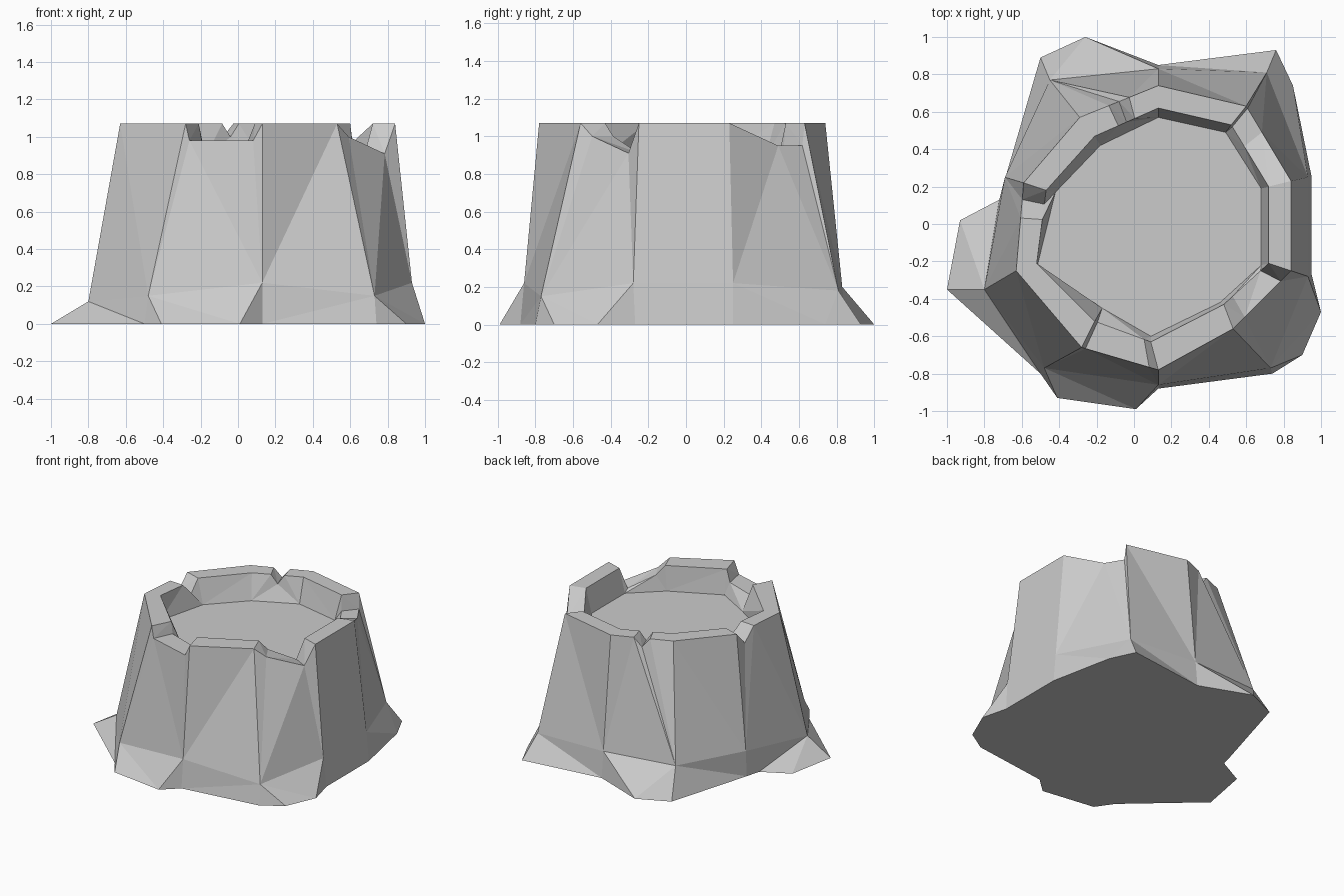
import bpy, bmesh

if "Cube" in bpy.data.objects:
    bpy.data.objects.remove(bpy.data.objects["Cube"])

TOP, FLOOR = 1.07, 0.88
# plan corners, anticlockwise: outer rim, inner rim, recessed floor
rim = [(-.63, -.25), (-.28, -.66), (.13, -.78), (.53, -.56), (.84, -.25),
       (.84, .23), (.60, .63), (.13, .74), (-.29, .57), (-.59, .22)]
lip = [(-.52, -.21), (-.21, -.52), (.09, -.63), (.48, -.43), (.72, -.21),
       (.72, .20), (.52, .53), (.13, .62), (-.21, .47), (-.47, .18)]
pan = [(-.515, -.215), (-.17, -.45), (.09, -.60), (.46, -.42), (.68, -.22),
       (.68, .19), (.49, .49), (.13, .57), (-.18, .42), (-.42, .17)]
# where the trunk meets the roots, and the ground outline
knee = [(-.80, -.35, .12), (-.48, -.77, .15), (.13, -.86, .22), (.73, -.77, .15), (.93, -.28, .22),
        (.93, .25, .22), (.71, .81, .18), (.13, .83, .2), (-.45, .77, .22), (-.69, .25, .2)]
foot = [(-1, -.35), (-.50, -.80), (.13, -.88), (.74, -.80), (.95, -.27),
        (.95, .25), (.76, .93), (.13, .85), (-.50, .89), (-.69, .24)]
# extra ground points on a side (spreading roots)
roots = {1: [(-.41, -.93), (.01, -.99)], 3: [(.90, -.70), (1, -.47)],
         5: [(.85, .74)], 7: [(-.26, 1.0)], 9: [(-.72, .13), (-.93, .02)]}
# broken rim: (position along side, height)
notches = {1: [(.05, .98), (.88, .98)], 3: [(.2, 1.0), (.82, .91)],
           5: [(.65, .95), (.97, .95)], 7: [(.37, TOP), (.5, 1.0), (.63, TOP)],
           9: [(.19, .97), (.4, TOP)]}

bm = bmesh.new()


def ring(points, z=0):
    return [bm.verts.new((p[0], p[1], p[2] if len(p) > 2 else z)) for p in points]


def notch_verts(corners, i):
    a, b = corners[i], corners[(i + 1) % 10]
    return ring([(a[0] + (b[0] - a[0]) * t, a[1] + (b[1] - a[1]) * t, z)
                 for t, z in notches.get(i, [])])


outer, inner = ring(rim, TOP), ring(lip, TOP)
floor, mid, base = ring(pan, FLOOR), ring(knee), ring(foot)
outline = []
for i in range(10):
    j = (i + 1) % 10
    out = [outer[i]] + notch_verts(rim, i) + [outer[j]]
    inn = [inner[i]] + notch_verts(lip, i) + [inner[j]]
    low = [base[i]] + ring(roots.get(i, [])) + [base[j]]
    outline += low[:-1]
    # root skirt, trunk wall, inner wall, rim
    bm.faces.new(low + [mid[j], mid[i]])
    bm.faces.new([mid[i], mid[j]] + out[::-1])
    bm.faces.new([floor[j], floor[i]] + inn)
    for k in range(len(out) - 1):
        bm.faces.new((out[k], out[k + 1], inn[k + 1], inn[k]))
# recessed top and underside
bm.faces.new(floor)
bm.faces.new(outline[::-1])
bmesh.ops.triangulate(bm, faces=bm.faces[:])
bmesh.ops.recalc_face_normals(bm, faces=bm.faces[:])

mesh = bpy.data.meshes.new("tree_stump")
bm.to_mesh(mesh)
bm.free()
bpy.context.collection.objects.link(bpy.data.objects.new("tree_stump", mesh))
